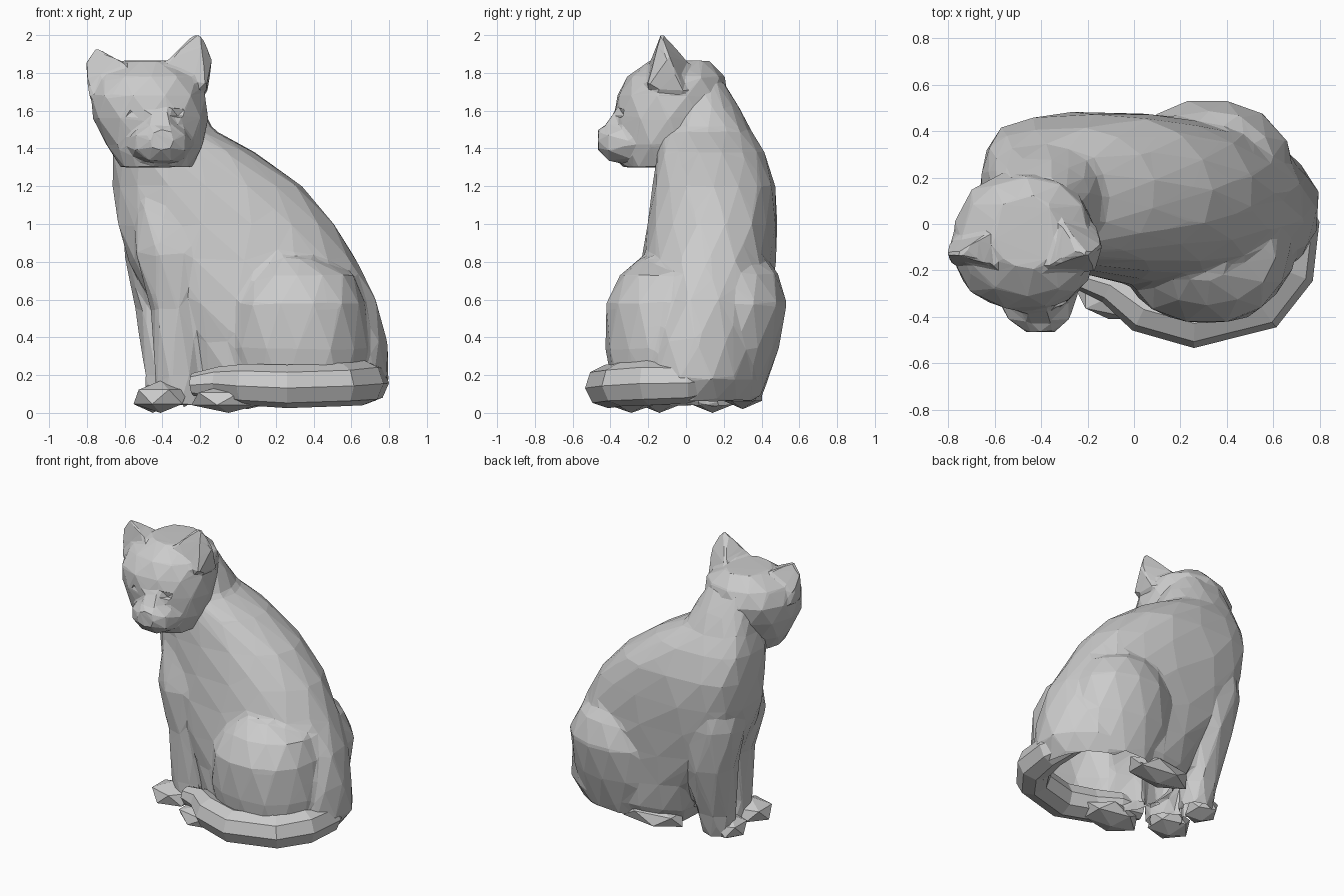
import bpy, bmesh, math, random
from mathutils import Vector

if "Cube" in bpy.data.objects:
    bpy.data.objects.remove(bpy.data.objects["Cube"])

random.seed(4)


def finish(name, bm):
    for v in bm.verts:
        v.co.z = max(v.co.z, 0.0)
    bmesh.ops.triangulate(bm, faces=bm.faces[:])
    bmesh.ops.recalc_face_normals(bm, faces=bm.faces[:])
    mesh = bpy.data.meshes.new(name)
    bm.to_mesh(mesh)
    bm.free()
    ob = bpy.data.objects.new(name, mesh)
    bpy.context.collection.objects.link(ob)
    return ob


def loft(name, sections, axis='z', n=10, power=2.2, corner=None, jitter=0.008):
    # Each section: low/high in x, low/high in the other direction, station
    # "corner" squares off the low-x, high-y quarter
    bm = bmesh.new()
    rings = []
    for k, (a0, a1, b0, b1, s) in enumerate(sections):
        ring = []
        for i in range(n):
            t = 2 * math.pi * (i + 0.5 * (k % 2)) / n
            c, d = math.cos(t), math.sin(t)
            e = 2 / (corner if corner and c < 0 < d else power)
            u = math.copysign(abs(c) ** e, c)
            v = math.copysign(abs(d) ** e, d)
            a = (a0 + a1) / 2 + u * (a1 - a0) / 2 + random.uniform(-jitter, jitter)
            b = (b0 + b1) / 2 + v * (b1 - b0) / 2 + random.uniform(-jitter, jitter)
            ring.append(bm.verts.new((a, b, s) if axis == 'z' else (a, s, b)))
        rings.append(ring)
    for k in range(len(rings) - 1):
        p, q = rings[k], rings[k + 1]
        for i in range(n):
            j = (i + 1) % n
            if k % 2 == 0:
                bm.faces.new((p[i], p[j], q[i]))
                bm.faces.new((p[j], q[j], q[i]))
            else:
                bm.faces.new((p[i], p[j], q[j]))
                bm.faces.new((p[i], q[j], q[i]))
    bm.faces.new(rings[0])
    bm.faces.new(rings[-1])
    return finish(name, bm)


def blob(name, centre, radii, sub=1):
    bm = bmesh.new()
    bmesh.ops.create_icosphere(bm, subdivisions=sub, radius=1)
    for v in bm.verts:
        v.co = Vector([c + r * p for c, r, p in zip(centre, radii, v.co)])
    return finish(name, bm)


def hull(name, points):
    bm = bmesh.new()
    for p in points:
        bm.verts.new(p)
    bmesh.ops.convex_hull(bm, input=bm.verts[:])
    return finish(name, bm)


def fuse(name, parts, voxel, ratio, smooth=0, cutters=(), floor=None):
    # Merge parts into one skin, reduce to irregular flat triangles;
    # "floor" opens the underside below that height
    bm = bmesh.new()
    for ob in parts:
        bm.from_mesh(ob.data)
        bpy.data.objects.remove(ob)
    ob = finish(name, bm)
    mod = ob.modifiers.new('skin', 'REMESH')
    mod.mode = 'VOXEL'
    mod.voxel_size = voxel
    for cutter in cutters:
        cutter.hide_render = True
        cutter.hide_viewport = True
        mod = ob.modifiers.new('hollow', 'BOOLEAN')
        mod.operation = 'DIFFERENCE'
        mod.object = cutter
    if smooth:
        mod = ob.modifiers.new('soften', 'SMOOTH')
        mod.iterations = smooth
    mod = ob.modifiers.new('facets', 'DECIMATE')
    mod.ratio = ratio
    if floor is not None:
        bm = bmesh.new()
        bm.from_object(ob, bpy.context.evaluated_depsgraph_get())
        bm.normal_update()
        under = [f for f in bm.faces if f.normal.z < -0.8 and f.calc_center_median().z < floor]
        bmesh.ops.delete(bm, geom=under, context='FACES')
        ob.modifiers.clear()
        bm.to_mesh(ob.data)
        bm.free()
    return ob


# Torso: neck, chest, sloping back and rump
torso = loft('torso', [
    (-0.15, 0.73, -0.28, 0.36, 0.06), (-0.24, 0.80, -0.31, 0.41, 0.18),
    (-0.32, 0.785, -0.30, 0.43, 0.38), (-0.47, 0.735, -0.27, 0.46, 0.60),
    (-0.58, 0.64, -0.24, 0.475, 0.80), (-0.64, 0.51, -0.21, 0.485, 1.00),
    (-0.665, 0.34, -0.18, 0.475, 1.20), (-0.665, 0.09, -0.16, 0.415, 1.38),
    (-0.645, -0.13, -0.14, 0.345, 1.50), (-0.62, -0.19, -0.10, 0.275, 1.62),
    (-0.60, -0.26, -0.06, 0.195, 1.76)], n=16, corner=3.2)

# Front legs
near_leg = loft('near_front_leg', [
    (-0.43, -0.20, -0.19, 0.04, 0.03), (-0.44, -0.18, -0.19, 0.05, 0.20),
    (-0.47, -0.16, -0.21, 0.08, 0.55), (-0.55, -0.14, -0.23, 0.12, 0.85),
    (-0.56, -0.20, -0.16, 0.12, 1.12)], n=8)
far_leg = loft('far_front_leg', [
    (-0.49, -0.27, 0.06, 0.27, 0.03), (-0.50, -0.25, 0.07, 0.32, 0.20),
    (-0.55, -0.20, 0.08, 0.42, 0.55), (-0.61, -0.20, 0.09, 0.45, 0.85),
    (-0.60, -0.24, 0.10, 0.42, 1.10)], n=8)

# Haunches
near_haunch = loft('near_haunch', [
    (-0.02, 0.66, -0.39, 0.20, 0.08), (-0.07, 0.70, -0.43, 0.20, 0.34),
    (-0.06, 0.68, -0.43, 0.20, 0.58), (0.01, 0.62, -0.35, 0.20, 0.73),
    (0.12, 0.44, -0.25, 0.10, 0.82)], n=14, power=2)
far_haunch = loft('far_haunch', [
    (-0.02, 0.66, -0.12, 0.40, 0.08), (-0.06, 0.70, -0.12, 0.49, 0.34),
    (-0.05, 0.69, -0.12, 0.545, 0.58), (0.02, 0.63, -0.10, 0.49, 0.74),
    (0.14, 0.46, 0.00, 0.42, 0.83)], n=14, power=2)
fuse('body', [torso, near_leg, far_leg, near_haunch, far_haunch],
     0.022, 0.03, smooth=1, floor=0.2)

# Head: broad brow narrowing to the chin, with muzzle and nose bridge
skull = loft('skull', [
    (-0.62, -0.25, -0.34, 0.02, 1.30), (-0.71, -0.18, -0.36, 0.14, 1.42),
    (-0.77, -0.16, -0.38, 0.21, 1.56), (-0.79, -0.16, -0.37, 0.23, 1.68),
    (-0.74, -0.19, -0.31, 0.20, 1.78), (-0.61, -0.33, -0.19, 0.12, 1.865)],
    n=12, power=2.1)
muzzle = loft('muzzle', [
    (-0.47, -0.34, 1.39, 1.50, -0.465), (-0.55, -0.27, 1.33, 1.53, -0.41),
    (-0.62, -0.23, 1.30, 1.56, -0.26)], axis='y', n=8, jitter=0.004)
bridge = hull('nose_bridge', [
    (-0.46, -0.36, 1.62), (-0.38, -0.36, 1.62), (-0.46, -0.45, 1.49),
    (-0.35, -0.45, 1.49), (-0.52, -0.33, 1.50), (-0.29, -0.33, 1.50)])

# Ears: faceted wedges with a blunt tip and a broad base
left_ear = hull('left_ear', [
    (-0.765, -0.13, 1.94), (-0.81, -0.13, 1.87), (-0.79, -0.17, 1.68),
    (-0.58, -0.19, 1.84), (-0.60, -0.02, 1.85), (-0.78, -0.04, 1.66)])
right_ear = hull('right_ear', [
    (-0.20, -0.13, 2.015), (-0.25, -0.12, 1.99), (-0.135, -0.09, 1.88),
    (-0.17, -0.21, 1.72), (-0.38, -0.19, 1.86), (-0.32, 0.02, 1.85),
    (-0.16, -0.01, 1.70)])
eyes = [blob('left_eye_cutter', (-0.58, -0.39, 1.58), (0.07, 0.05, 0.04)),
        blob('right_eye_cutter', (-0.30, -0.37, 1.59), (0.07, 0.05, 0.04))]
fuse('head', [skull, muzzle, bridge, left_ear, right_ear], 0.015, 0.03, cutters=eyes)

# Paws and hind feet
blob('near_front_paw', (-0.41, -0.14, 0.085), (0.16, 0.14, 0.085))
blob('far_front_paw', (-0.45, 0.14, 0.08), (0.11, 0.13, 0.08))
blob('near_hind_foot', (-0.05, -0.29, 0.075), (0.22, 0.14, 0.075))
blob('far_hind_foot', (0.05, 0.30, 0.10), (0.26, 0.12, 0.08))

# Tail curled round the near side to the front paws
curve = bpy.data.curves.new('tail', 'CURVE')
curve.dimensions = '3D'
curve.bevel_depth = 1.0
curve.bevel_resolution = 2
curve.use_fill_caps = True
path = [(0.63, 0.18, 0.18, 0.08), (0.69, 0.00, 0.16, 0.11), (0.66, -0.20, 0.16, 0.12),
        (0.55, -0.35, 0.15, 0.115), (0.26, -0.42, 0.14, 0.115), (0.04, -0.36, 0.15, 0.11),
        (-0.10, -0.26, 0.16, 0.085), (-0.24, -0.22, 0.15, 0.06)]
spline = curve.splines.new('POLY')
spline.points.add(len(path) - 1)
spline.use_smooth = False
for point, (x, y, z, r) in zip(spline.points, path):
    point.co = (x, y, z, 1)
    point.radius = r
bpy.context.collection.objects.link(bpy.data.objects.new('tail', curve))
